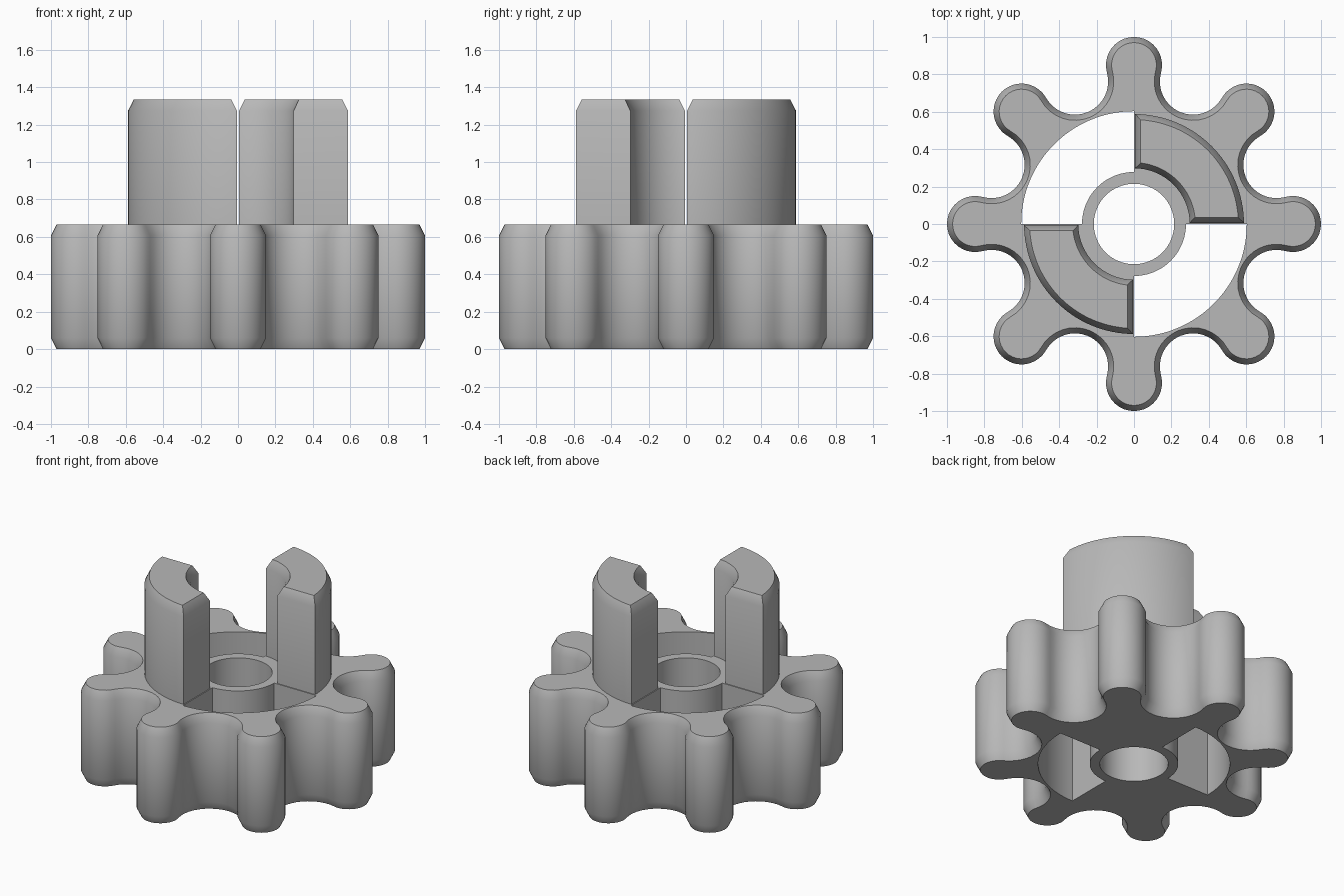
import bpy, bmesh, math
from math import radians, sin, cos, asin, atan2, hypot, pi

if "Cube" in bpy.data.objects:
    bpy.data.objects.remove(bpy.data.objects["Cube"], do_unlink=True)

grey = bpy.data.materials.new("plain_grey")
grey.use_nodes = True
colour = (0.48, 0.48, 0.48, 1)
grey.diffuse_color = colour
grey.node_tree.nodes["Principled BSDF"].inputs["Base Color"].default_value = colour

BASE_TOP, LEG_TOP = 0.667, 1.335
CH_IN, CH_H = 0.03, 0.06          # chamfer inset and height
BORE, TUBE, POCKET = 0.215, 0.278, 0.603


def arc(cx, cy, r, a0, a1, n):
    return [(cx + r * cos(a0 + (a1 - a0) * i / n),
             cy + r * sin(a0 + (a1 - a0) * i / n)) for i in range(n + 1)]


def gear_outline(inset):
    """Eight round lobes joined by tangent round valleys."""
    lobe_d, lobe_r, valley_d, half = 0.85, 0.15, 0.825, pi / 8
    dx, dy = valley_d * cos(half) - lobe_d, valley_d * sin(half)
    phi = atan2(dy, dx)
    valley_r = hypot(dx, dy) - lobe_r
    pts = []
    for i in range(8):
        a = i * pi / 4
        pts += arc(lobe_d * cos(a), lobe_d * sin(a), lobe_r - inset,
                   a - phi, a + phi, 20)[:-1]
        b = a + half
        pts += arc(valley_d * cos(b), valley_d * sin(b), valley_r + inset,
                   a + phi + pi, a + pi / 4 - phi + pi, 16)[:-1]
    return pts


def sector_outline(r0, r1, inset, gap, turn):
    """Quarter ring with its straight sides moved in by the gap."""
    r0, r1, side = r0 + inset, r1 - inset, gap + inset
    s1, s0 = asin(side / r1), asin(side / r0)
    return (arc(0, 0, r1, turn + s1, turn + pi / 2 - s1, 32)
            + arc(0, 0, r0, turn + pi / 2 - s0, turn + s0, 32))


def loft(name, layers):
    """Closed solid through matching outlines at rising heights."""
    bm = bmesh.new()
    rings = [[bm.verts.new((x, y, z)) for x, y in pts] for pts, z in layers]
    n = len(rings[0])
    for low, high in zip(rings, rings[1:]):
        for i in range(n):
            j = (i + 1) % n
            bm.faces.new((low[i], low[j], high[j], high[i]))
    bm.faces.new(rings[0][::-1])
    bm.faces.new(rings[-1])
    bmesh.ops.recalc_face_normals(bm, faces=bm.faces)
    mesh = bpy.data.meshes.new(name)
    bm.to_mesh(mesh)
    bm.free()
    mesh.materials.append(grey)
    ob = bpy.data.objects.new(name, mesh)
    bpy.context.collection.objects.link(ob)
    return ob


def smooth(ob):
    bpy.ops.object.select_all(action='DESELECT')
    ob.select_set(True)
    bpy.context.view_layer.objects.active = ob
    bpy.ops.object.shade_smooth_by_angle(angle=radians(35))


# Lobed base, chamfered at both rims
full, small = gear_outline(0), gear_outline(CH_IN)
base = loft("lobed_base", [(small, 0), (full, CH_H),
                           (full, BASE_TOP - CH_H), (small, BASE_TOP)])

# Through cuts: centre bore and two opposite quarter pockets
cutters = [loft("bore_cutter", [(arc(0, 0, BORE, 0, 2 * pi, 64)[:-1], z)
                                for z in (-0.2, 1)])]
for turn in (pi / 2, 3 * pi / 2):
    pts = sector_outline(TUBE, POCKET, 0, 0, turn)
    cutters.append(loft("pocket_cutter", [(pts, -0.2), (pts, 1)]))
for cutter in cutters:
    cut = base.modifiers.new("cut", 'BOOLEAN')
    cut.operation, cut.solver, cut.object = 'DIFFERENCE', 'EXACT', cutter
bpy.context.view_layer.update()
cut_mesh = bpy.data.meshes.new_from_object(
    base.evaluated_get(bpy.context.evaluated_depsgraph_get()))
base.modifiers.clear()
base.data = cut_mesh
for cutter in cutters:
    bpy.data.objects.remove(cutter, do_unlink=True)
smooth(base)

# Two opposite upright quarter-ring legs with chamfered tops
for name, turn in (("back_left_leg", 0), ("front_right_leg", pi)):
    body = sector_outline(0.298, 0.588, 0, 0.006, turn)
    tip = sector_outline(0.298, 0.588, CH_IN, 0.006, turn)
    smooth(loft(name, [(body, BASE_TOP - CH_H), (body, LEG_TOP - CH_H),
                       (tip, LEG_TOP)]))
